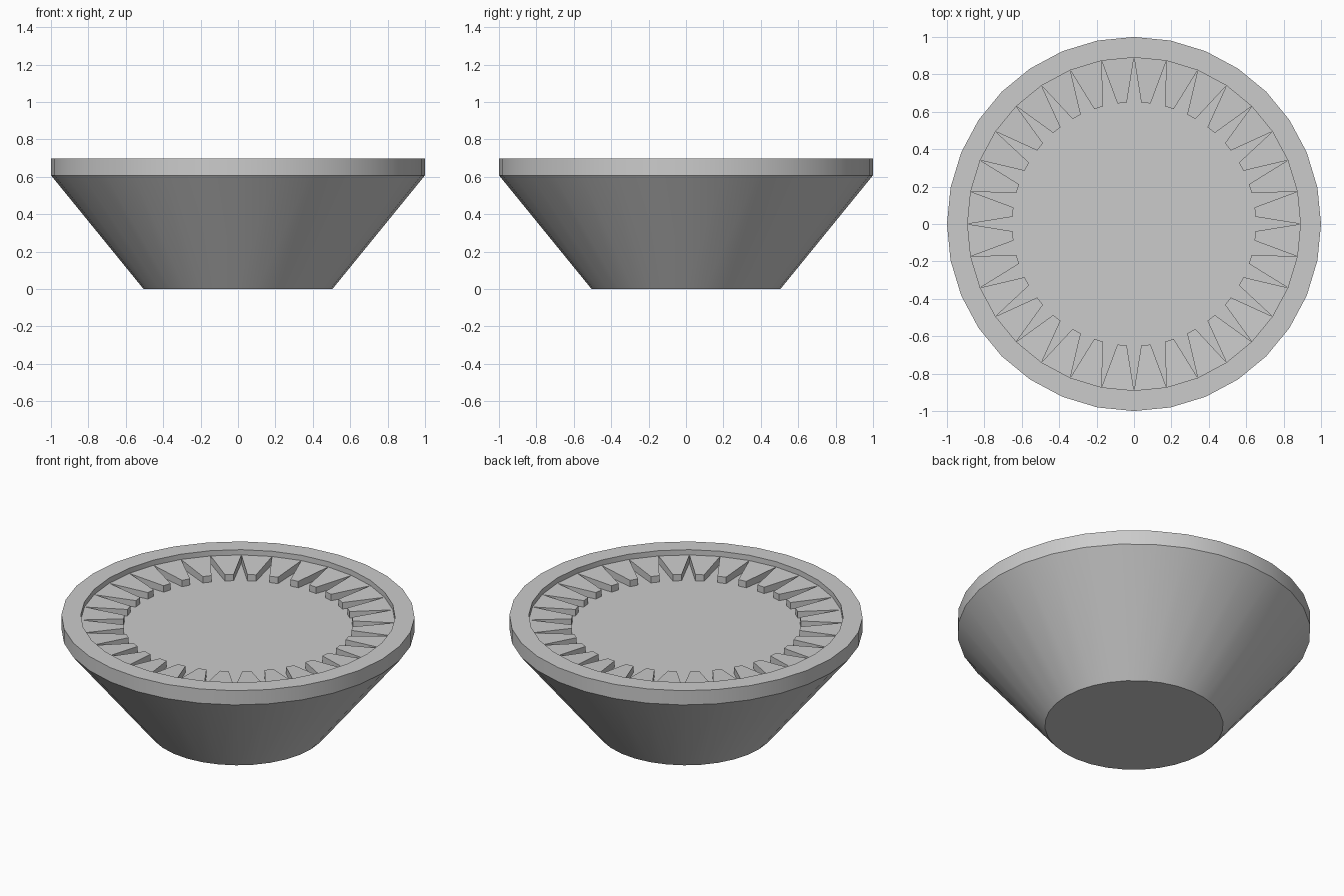
import bpy, bmesh
from math import sin, cos, pi, radians

if "Cube" in bpy.data.objects:
    bpy.data.objects.remove(bpy.data.objects["Cube"])

SIDES = 32
STEP = 2 * pi / SIDES


def finish(bm, name):
    bmesh.ops.recalc_face_normals(bm, faces=bm.faces)
    mesh = bpy.data.meshes.new(name)
    bm.to_mesh(mesh)
    bm.free()
    obj = bpy.data.objects.new(name, mesh)
    bpy.context.collection.objects.link(obj)
    return obj


# Bowl: flat foot, flared cone, vertical rim band, recessed floor
profile = [(0.505, 0.0), (1.0, 0.608), (1.0, 0.697), (0.89, 0.697), (0.89, 0.615)]
bm = bmesh.new()
rings = [[bm.verts.new((r * cos(i * STEP), r * sin(i * STEP), z))
          for i in range(SIDES)] for r, z in profile]
for a, b in zip(rings, rings[1:]):
    for i in range(SIDES):
        j = (i + 1) % SIDES
        bm.faces.new((a[i], a[j], b[j], b[i]))
bm.faces.new(rings[0])
bm.faces.new(rings[-1])
bowl = finish(bm, "bowl")
bpy.context.view_layer.objects.active = bowl
bowl.select_set(True)
bpy.ops.object.shade_smooth_by_angle(angle=radians(30))

# Tapered teeth pointing inward from the rim wall
R_OUT, R_IN = 0.89 * cos(STEP / 2), 0.65
W_OUT, W_IN = 0.89 * sin(STEP / 2), 0.025
bm = bmesh.new()
for i in range(SIDES):
    t = (i + 0.5) * STEP

    def corner(r, w, z):
        return bm.verts.new((r * cos(t) - w * sin(t), r * sin(t) + w * cos(t), z))

    outer = [corner(R_OUT, w, z) for w, z in
             ((-W_OUT, 0.615), (W_OUT, 0.615), (W_OUT, 0.664), (-W_OUT, 0.664))]
    inner = [corner(R_IN, w, z) for w, z in
             ((-W_IN, 0.615), (W_IN, 0.615), (W_IN, 0.655), (-W_IN, 0.655))]
    # Tip, sides and top; the back and underside sit against the bowl
    bm.faces.new(inner)
    for k in (1, 2, 3):
        n = (k + 1) % 4
        bm.faces.new((outer[k], outer[n], inner[n], inner[k]))
bmesh.ops.recalc_face_normals(bm, faces=bm.faces)
finish(bm, "rim_teeth")
